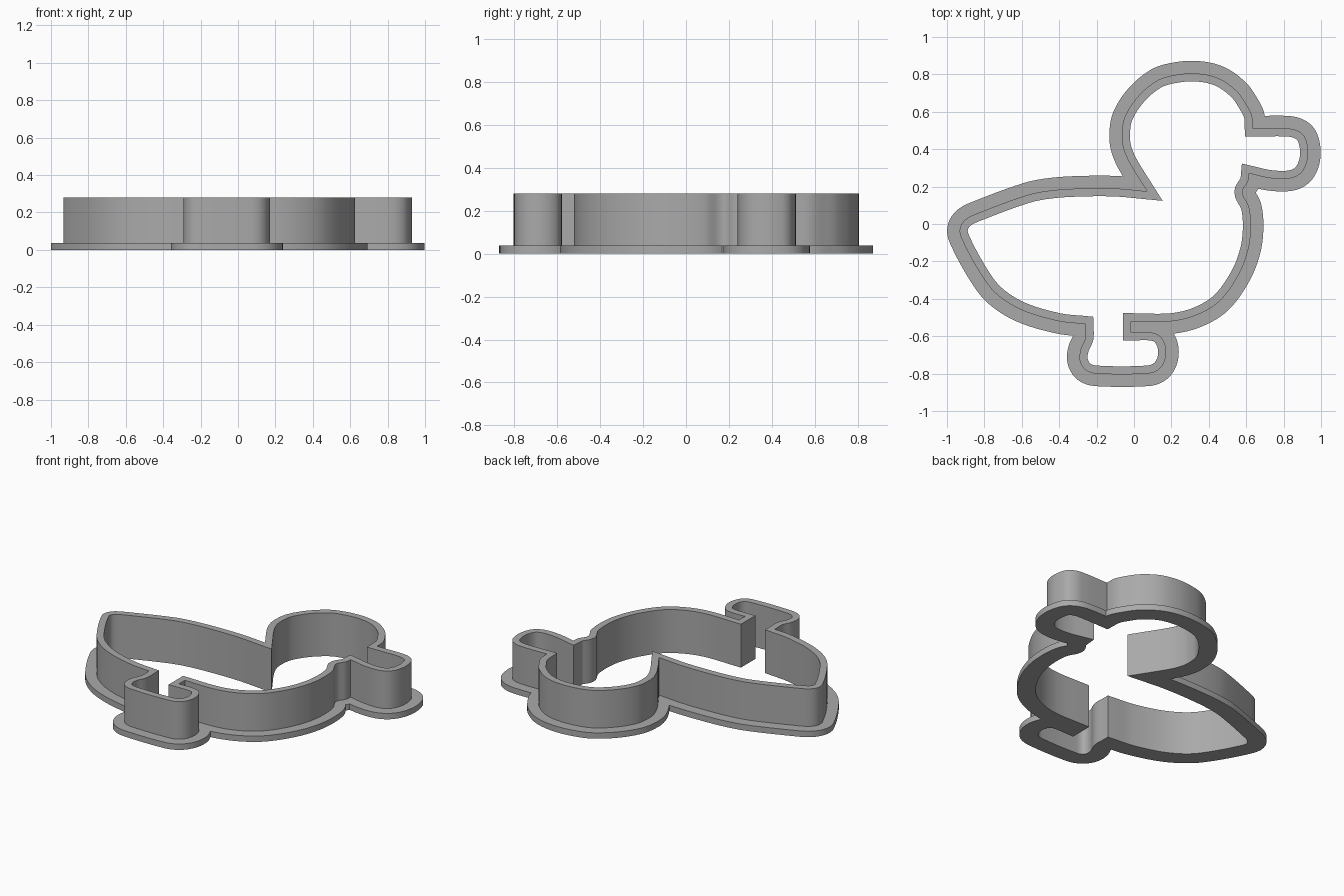
import bpy, bmesh, math
from mathutils import Vector
from mathutils.geometry import interpolate_bezier, intersect_line_line_2d

cube = bpy.data.objects.get("Cube")
if cube:
    bpy.data.objects.remove(cube, do_unlink=True)

FLANGE_TOP, WALL_TOP = 0.038, 0.28
WALL_THICK, FLANGE_OUT = 0.043, 0.067
STEPS = 7

# Outer outline of the wall, clockwise from the crown, in sections that meet at sharp corners
SECTIONS = [
    # forehead
    [(.33, .805), (.45, .78), (.55, .71), (.6, .64), (.63, .58), (.635, .51)],
    # beak
    [(.83, .51), (.89, .49), (.92, .45), (.93, .36), (.9, .28), (.84, .245), (.73, .245), (.615, .27)],
    # throat, breast and belly
    [(.61, .23), (.58, .17), (.615, .09), (.625, -.02), (.61, -.14), (.56, -.27), (.46, -.41),
     (.34, -.485), (.2, -.52), (-.015, -.52)],
    # heel
    [(-.015, -.58)],
    # foot
    [(.09, -.58), (.14, -.6), (.17, -.66), (.165, -.73), (.13, -.78), (.07, -.8), (-.2, -.8),
     (-.26, -.78), (-.29, -.73), (-.285, -.67), (-.26, -.61), (-.26, -.535)],
    # rump, tail and back
    [(-.4, -.52), (-.6, -.46), (-.74, -.37), (-.83, -.25), (-.925, -.07), (-.93, -.02), (-.9, .025),
     (-.83, .06), (-.57, .155), (-.44, .18), (-.28, .19), (-.1, .19), (.07, .175)],
    # nape
    [(-.02, .32), (-.055, .4), (-.065, .47), (-.05, .57), (.02, .68), (.12, .765), (.21, .795)],
]


def smooth_outline():
    """Join the sections into one closed curve, rounded except at the corners."""
    pts, corners = [], set()
    for section in SECTIONS:
        pts += [Vector(p) for p in section]
        corners.add(len(pts) - 1)
    corners.discard(len(pts) - 1)
    n, out = len(pts), []
    for i in range(n):
        j = (i + 1) % n
        p, q = pts[i], pts[j]
        chord = q - p
        start = chord if i in corners else q - pts[i - 1]
        end = chord if j in corners else pts[(j + 1) % n] - p
        reach = chord.length / 3
        curve = interpolate_bezier(p, p + start.normalized() * reach,
                                   q - end.normalized() * reach, q, STEPS)
        out += [Vector(c[:2]) for c in curve[:-1]]
    return out


def offset(loop, dist):
    """Mitred offset (positive is outward) with the crossed-over loops cut away."""
    n, moved = len(loop), []
    for i, p in enumerate(loop):
        a = (p - loop[i - 1]).normalized()
        b = (loop[(i + 1) % n] - p).normalized()
        na, nb = Vector((-a.y, a.x)), Vector((-b.y, b.x))
        mid = (na + nb).normalized()
        moved.append(p + mid * dist / max(mid.dot(na), 0.3))
    clean, i = [], 0
    while i < n:
        clean.append(moved[i])
        nxt = i + 1
        for j in range(min(i + n // 3, n - 2), i + 1, -1):
            hit = intersect_line_line_2d(moved[i], moved[i + 1], moved[j], moved[j + 1])
            if hit:
                clean.append(hit)
                nxt = j + 1
                break
        i = nxt
    return clean


def ring(name, outer, inner, z0, z1, mat):
    """Flat band between two outlines, raised from z0 to z1."""
    cu = bpy.data.curves.new(name, "CURVE")
    cu.dimensions, cu.fill_mode = "2D", "BOTH"
    cu.extrude = (z1 - z0) / 2
    for loop in (outer, inner):
        sp = cu.splines.new("POLY")
        sp.points.add(len(loop) - 1)
        for pt, p in zip(sp.points, loop):
            pt.co = (p.x, p.y, 0, 1)
        sp.use_cyclic_u = True
    ob = bpy.data.objects.new(name, cu)
    bpy.context.collection.objects.link(ob)
    bpy.ops.object.select_all(action="DESELECT")
    ob.select_set(True)
    bpy.context.view_layer.objects.active = ob
    bpy.ops.object.convert(target="MESH")
    ob = bpy.context.object
    bm = bmesh.new()
    bm.from_mesh(ob.data)
    bmesh.ops.remove_doubles(bm, verts=bm.verts, dist=1e-4)
    bmesh.ops.translate(bm, verts=bm.verts, vec=(0, 0, (z0 + z1) / 2))
    bmesh.ops.recalc_face_normals(bm, faces=bm.faces)
    bm.to_mesh(ob.data)
    bm.free()
    ob.data.materials.clear()
    ob.data.materials.append(mat)
    bpy.ops.object.shade_smooth_by_angle(angle=math.radians(30))
    return ob


grey = bpy.data.materials.new("plain_grey")
grey.use_nodes = True
grey.diffuse_color = (0.4, 0.4, 0.4, 1)
grey.node_tree.nodes["Principled BSDF"].inputs["Base Color"].default_value = grey.diffuse_color

outline = smooth_outline()
inside = offset(outline, -WALL_THICK)
ring("base_flange", offset(outline, FLANGE_OUT), inside, 0, FLANGE_TOP, grey)
ring("cutting_wall", outline, inside, FLANGE_TOP, WALL_TOP, grey)
